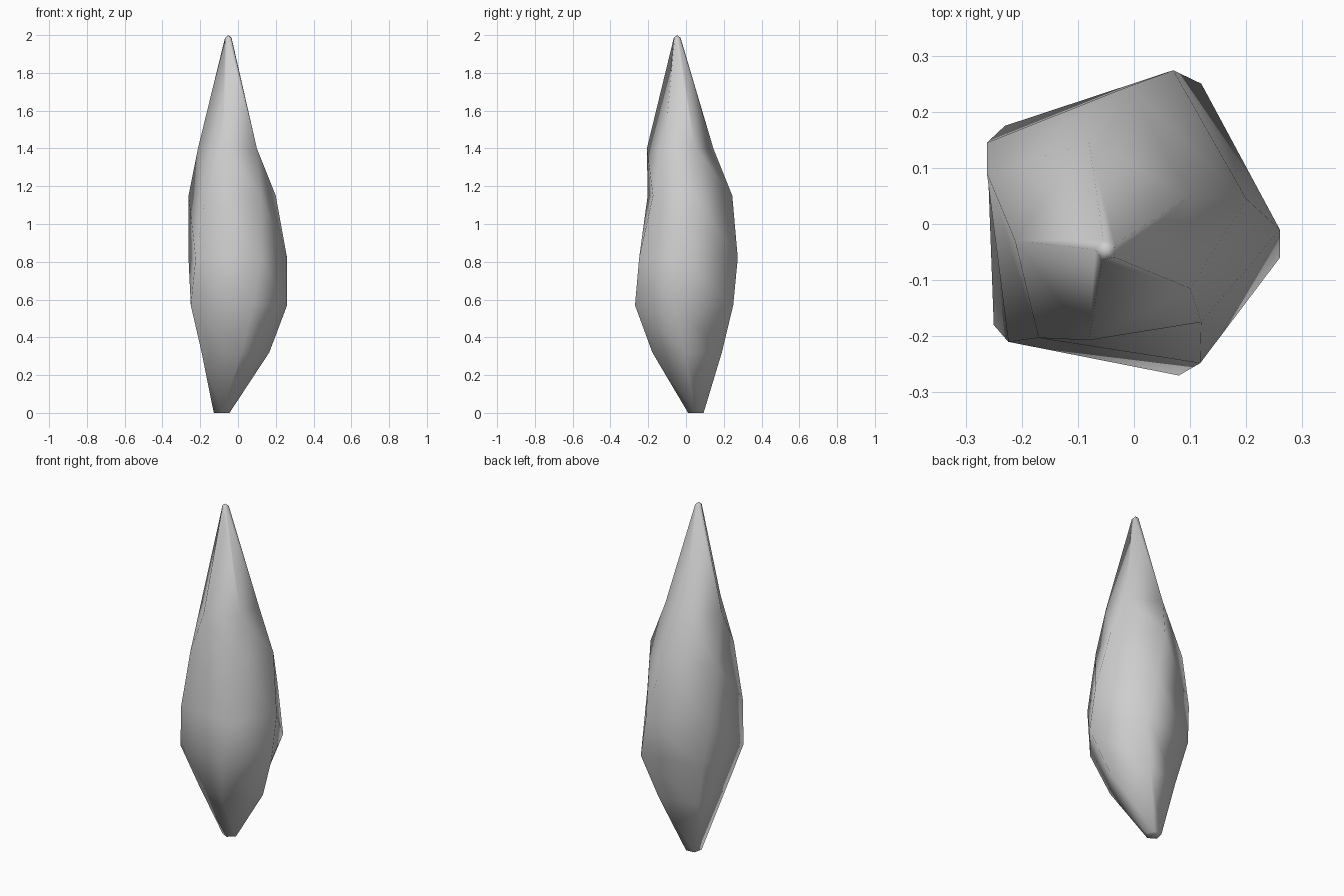
import bpy, bmesh, math

if "Cube" in bpy.data.objects:
    bpy.data.objects.remove(bpy.data.objects["Cube"])

SIDES = 5


def pentagon(cx, cy, radius, start):
    """Regular five-sided ring, start angle in degrees."""
    return [(cx + radius * math.cos(math.radians(start + 72 * i)),
             cy + radius * math.sin(math.radians(start + 72 * i))) for i in range(SIDES)]


# Cross-sections from the narrow foot to the tip, gradually twisting
sections = [
    (0.00, pentagon(-0.088, 0.055, 0.044, -12)),
    (0.32, pentagon(-0.028, 0.010, 0.194, -4)),
    (0.57, [(0.26, -0.06), (0.12, 0.25), (-0.23, 0.175), (-0.25, -0.18), (0.08, -0.27)]),
    (0.82, [(0.26, -0.01), (0.07, 0.274), (-0.262, 0.145), (-0.224, -0.21), (0.118, -0.248)]),
    (1.15, [(0.20, 0.045), (-0.01, 0.245), (-0.262, 0.09), (-0.17, -0.203), (0.12, -0.175)]),
    (1.40, [(0.10, 0.05), (-0.08, 0.145), (-0.212, -0.03), (-0.08, -0.207), (0.10, -0.115)]),
    (1.985, pentagon(-0.05, -0.047, 0.019, 32)),
]

bm = bmesh.new()
rings = [[bm.verts.new((x, y, z)) for x, y in pts] for z, pts in sections]

# Twisted side walls, split along the convex diagonal
for low, high in zip(rings, rings[1:]):
    for i in range(SIDES):
        j = (i + 1) % SIDES
        bm.faces.new((low[i], low[j], high[i]))
        bm.faces.new((low[j], high[j], high[i]))

# Foot cap and rounded tip
bm.faces.new(rings[0][::-1])
apex = bm.verts.new((-0.05, -0.047, 2.0))
for i in range(SIDES):
    bm.faces.new((rings[-1][i], rings[-1][(i + 1) % SIDES], apex))

bmesh.ops.recalc_face_normals(bm, faces=bm.faces[:])
for f in bm.faces:
    f.smooth = True

mesh = bpy.data.meshes.new("twisted_bud")
bm.to_mesh(mesh)
bm.free()

grey = bpy.data.materials.new("light grey")
grey.diffuse_color = (0.62, 0.62, 0.62, 1)
grey.use_nodes = True
grey.node_tree.nodes["Principled BSDF"].inputs["Base Color"].default_value = grey.diffuse_color
mesh.materials.append(grey)
bpy.context.collection.objects.link(bpy.data.objects.new("twisted_bud", mesh))
